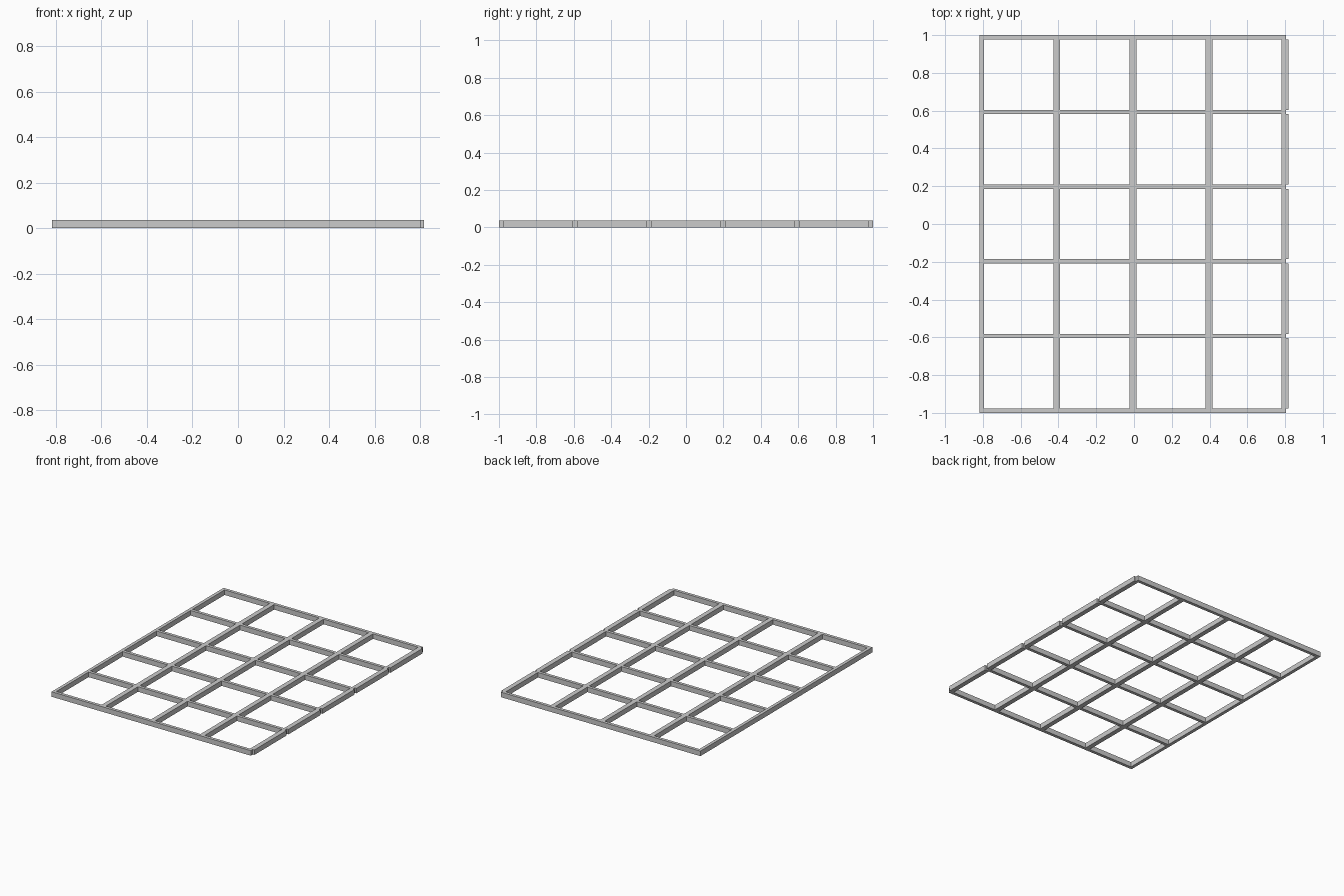
import bpy

if "Cube" in bpy.data.objects:
    bpy.data.objects.remove(bpy.data.objects["Cube"])

HEIGHT = 0.037
RAIL = 0.023            # depth of each cross rail
PITCH_Y = (2.0 - RAIL) / 5
PITCH_X = 0.4025
LEFT, RIGHT, RAIL_END = -0.817, 0.817, 0.804


def box(name, x0, x1, y0, y1):
    """Flat-shaded bar standing on z = 0."""
    bpy.ops.mesh.primitive_cube_add(
        size=1, location=((x0 + x1) / 2, (y0 + y1) / 2, HEIGHT / 2))
    ob = bpy.context.object
    ob.name = name
    ob.scale = (x1 - x0, y1 - y0, HEIGHT)
    bpy.ops.object.transform_apply(location=False, rotation=False, scale=True)
    return ob


# Cross rails running left to right, stopping short of the right edge
for row in range(6):
    y = -1 + row * PITCH_Y
    box(f"cross_rail_{row + 1}", LEFT, RAIL_END, y, y + RAIL)

# Long bars: short lengths between the cross rails; the left one is narrower
for col in range(5):
    x1 = RIGHT - (4 - col) * PITCH_X
    x0 = max(LEFT, x1 - 0.035)
    if 0 < col < 4:
        # Inner bars run through the crossings in one piece
        box(f"long_bar_{col + 1}", x0, x1, -1 + RAIL, 1 - RAIL)
        continue
    side = "left" if col == 0 else "right"
    for row in range(5):
        y = -1 + row * PITCH_Y
        box(f"{side}_bar_{row + 1}", x0, x1, y + RAIL, y + PITCH_Y)
